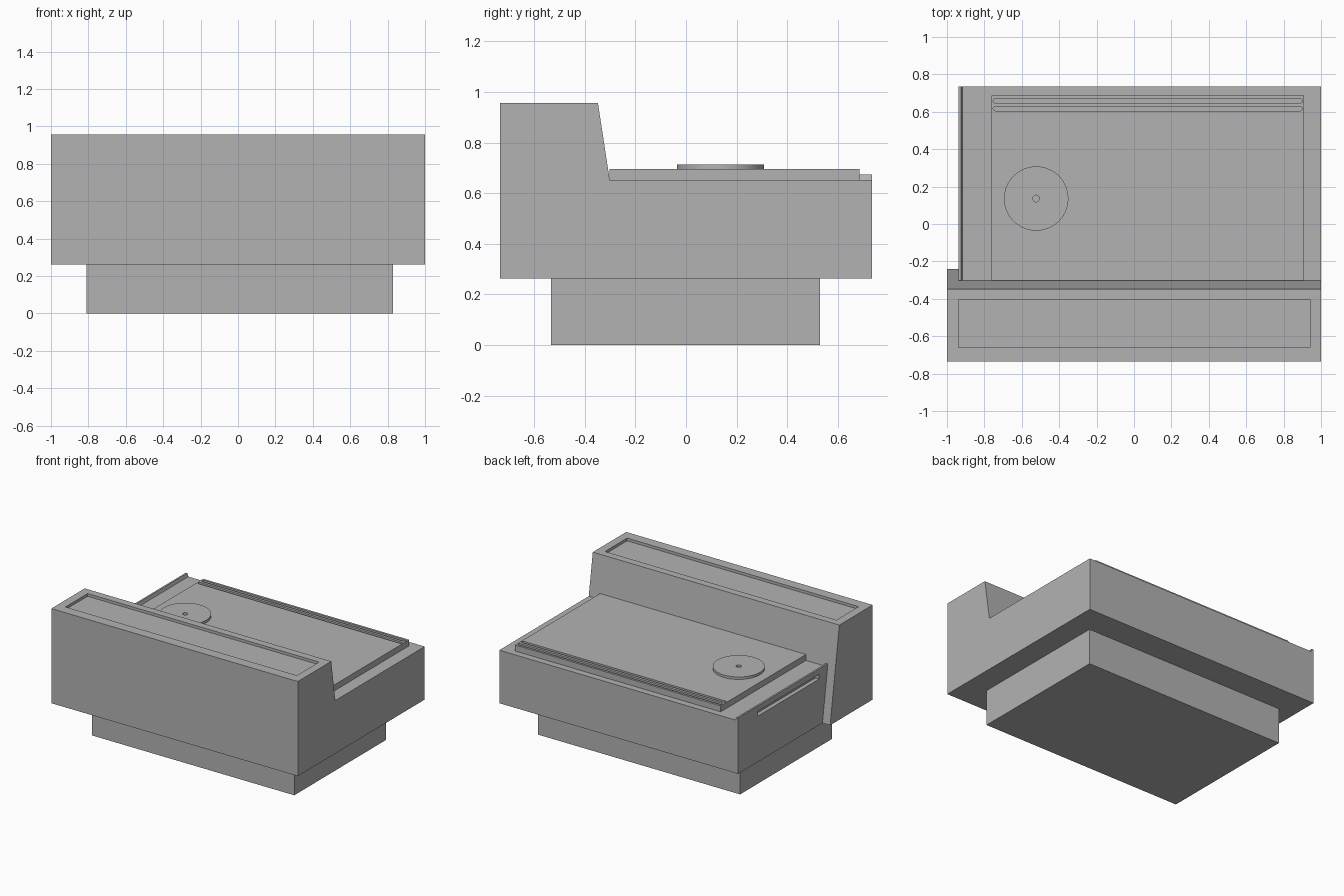
import bpy
import bmesh
from math import pi, cos, sin
from mathutils import Vector

default = bpy.data.objects.get("Cube")
if default:
    bpy.data.objects.remove(default, do_unlink=True)

grey = bpy.data.materials.new("plain grey")
grey.use_nodes = True
GREY = (0.45, 0.45, 0.45, 1)
grey.diffuse_color = GREY
grey.node_tree.nodes["Principled BSDF"].inputs["Base Color"].default_value = GREY


def prism(name, points, offset):
    """Extrude a planar outline along an offset into a closed solid."""
    bm = bmesh.new()
    face = bm.faces.new([bm.verts.new(p) for p in points])
    moved = bmesh.ops.extrude_face_region(bm, geom=[face])["geom"]
    verts = [v for v in moved if isinstance(v, bmesh.types.BMVert)]
    bmesh.ops.translate(bm, verts=verts, vec=Vector(offset))
    bmesh.ops.recalc_face_normals(bm, faces=bm.faces)
    mesh = bpy.data.meshes.new(name)
    bm.to_mesh(mesh)
    bm.free()
    mesh.materials.append(grey)
    obj = bpy.data.objects.new(name, mesh)
    bpy.context.collection.objects.link(obj)
    return obj


def side_prism(name, profile, x0, x1):
    return prism(name, [(x0, y, z) for y, z in profile], (x1 - x0, 0, 0))


def box(name, x, y, z):
    outline = [(x[0], y[0], z[0]), (x[1], y[0], z[0]),
               (x[1], y[1], z[0]), (x[0], y[1], z[0])]
    return prism(name, outline, (0, 0, z[1] - z[0]))


def stadium(name, x, y, z, steps):
    """Upright solid with half-round ends; a full disc when x spans equal y."""
    r = (y[1] - y[0]) / 2
    mid = (y[0] + y[1]) / 2
    ends = ((x[1] - r, -pi / 2), (x[0] + r, pi / 2))
    points = [(cx + r * cos(start + pi * (i + 0.5) / steps),
               mid + r * sin(start + pi * (i + 0.5) / steps), z[0])
              for cx, start in ends for i in range(steps)]
    return prism(name, points, (0, 0, z[1] - z[0]))


def disc(name, cx, cy, r, z, steps=32):
    return stadium(name, (cx - r, cx + r), (cy - r, cy + r), z, steps)


def cut(target, cutter):
    """Carve the cutter out of the target, then drop the cutter."""
    cutter.hide_render = True
    mod = target.modifiers.new("cut", 'BOOLEAN')
    mod.operation = 'DIFFERENCE'
    mod.solver = 'EXACT'
    mod.object = cutter
    bpy.context.view_layer.objects.active = target
    bpy.ops.object.modifier_apply(modifier=mod.name)
    bpy.data.objects.remove(cutter, do_unlink=True)


FRONT, BACK = -0.735, 0.735
FLOOR, DECK, TOP = 0.263, 0.652, 0.957
SIDE = -0.938


def slope(z):
    """Depth of the sloping rear face of the front housing at a height."""
    return -0.348 + (TOP - z) * 0.153


# Plinth
box("plinth", (-0.81, 0.83), (-0.533, 0.53), (0, FLOOR))

# Tall front housing with a shallow tray sunk into its top
housing = side_prism("front_housing", [(FRONT, FLOOR), (slope(FLOOR), FLOOR),
                                       (slope(TOP), TOP), (FRONT, TOP)], -1, 1)
cut(housing, box("cutter", (SIDE, 0.94), (-0.66, -0.403), (TOP - 0.02, 1.1)))

# Low rear body with a long slot in its right side
body = side_prism("rear_body", [(slope(FLOOR), FLOOR), (BACK, FLOOR),
                                (BACK, DECK), (slope(DECK), DECK)], SIDE, 1)
cut(body, box("cutter", (-1.1, SIDE + 0.03), (-0.2, 0.51), (0.6, 0.635)))

# Thin lip along the right edge of the deck, sloping on the inside
lip = [(SIDE, slope(DECK), DECK), (-0.917, slope(DECK), DECK),
       (-0.925, slope(DECK), 0.675), (SIDE, slope(DECK), 0.675)]
prism("edge_lip", lip, (0, BACK - slope(DECK), 0))

# Raised work plate with two rounded grooves along the back
PLATE = 0.696
plate = box("work_plate", (-0.762, 0.908), (slope(DECK), 0.686), (DECK, PLATE))
for y in ((0.605, 0.628), (0.647, 0.67)):
    cut(plate, stadium("cutter", (-0.753, 0.9), y, (PLATE - 0.02, 0.8), 8))

# Round turntable with a centre hole
CENTRE = (-0.523, 0.136)
turntable = disc("turntable", *CENTRE, 0.172, (PLATE, 0.714))
cut(turntable, disc("cutter", *CENTRE, 0.018, (0.6, 0.8), 12))
bpy.ops.object.select_all(action='DESELECT')
turntable.select_set(True)
bpy.context.view_layer.objects.active = turntable
bpy.ops.object.shade_smooth_by_angle()
